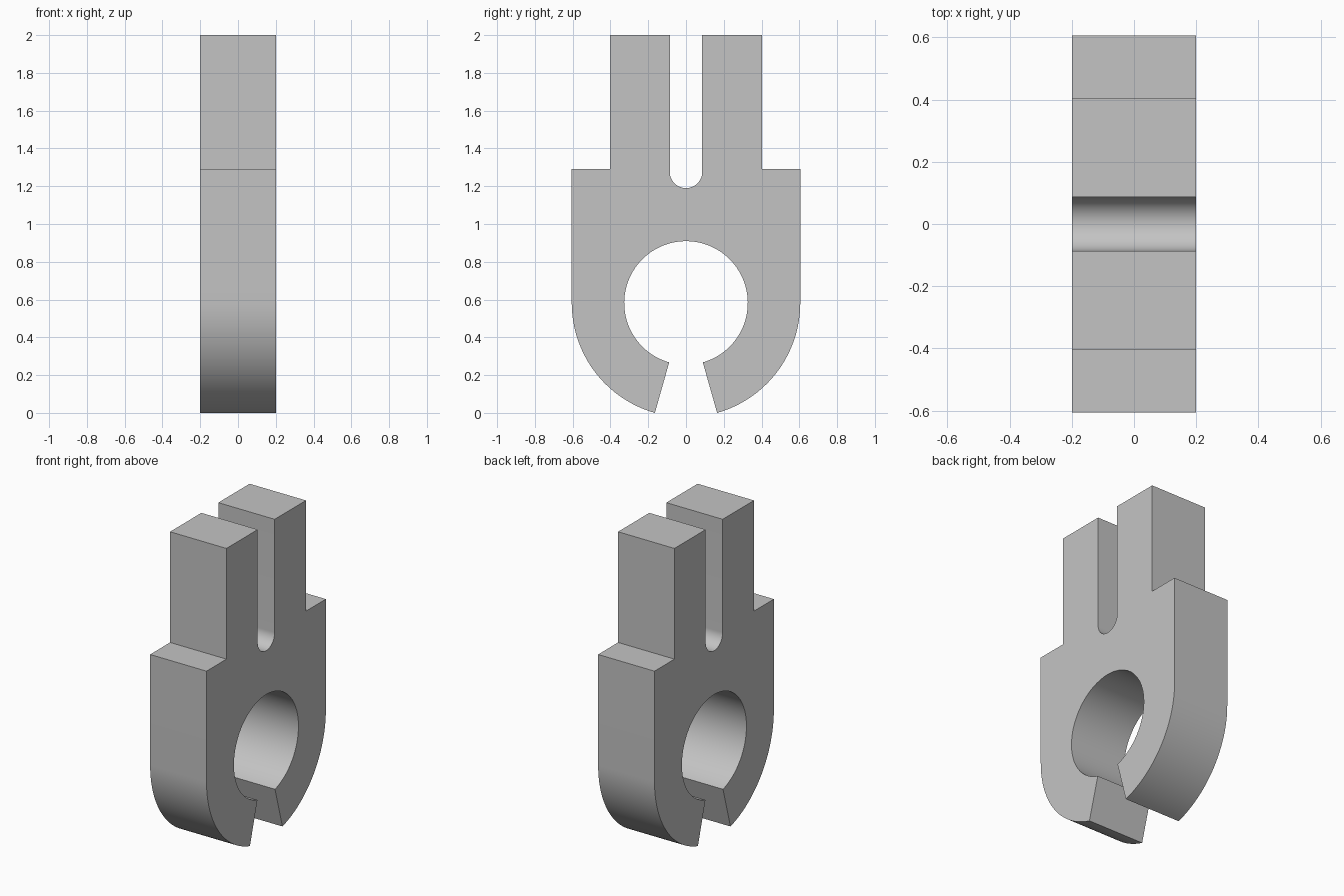
import bpy, bmesh
from math import sin, cos, pi, radians
from mathutils import Vector

cube = bpy.data.objects.get("Cube")
if cube:
    bpy.data.objects.remove(cube, do_unlink=True)

HALF_THICK = 0.2
OUTER_R, HOLE_R, SLOT_R = 0.605, 0.327, 0.086
GAP = radians(15.8)                 # half angle of the bottom opening
CENTRE_Z = OUTER_R * cos(GAP)       # shared centre of hole and rounded base
SHOULDER_Z, PRONG_Y, TOP_Z, SLOT_Z = 1.29, 0.403, 2.0, 1.276


def arc(cz, r, start, end, steps):
    """Points (y, z) on an arc about (0, cz); angles run from straight down."""
    angles = [start + (end - start) * i / steps for i in range(steps + 1)]
    return [(r * sin(a), cz - r * cos(a)) for a in angles]


# Half outline: hole, rounded base, shoulder, prong, slot
half = arc(CENTRE_Z, HOLE_R, pi, GAP, 48)
half += arc(CENTRE_Z, OUTER_R, GAP, pi / 2, 32)
half += [(OUTER_R, SHOULDER_Z), (PRONG_Y, SHOULDER_Z), (PRONG_Y, TOP_Z), (SLOT_R, TOP_Z)]
half += arc(SLOT_Z, SLOT_R, pi / 2, 0, 16)

# Extrude the half plate
bm = bmesh.new()
face = bm.faces.new([bm.verts.new((-HALF_THICK, y, z)) for y, z in half])
result = bmesh.ops.extrude_face_region(bm, geom=[face])
moved = [v for v in result["geom"] if isinstance(v, bmesh.types.BMVert)]
bmesh.ops.translate(bm, verts=moved, vec=Vector((2 * HALF_THICK, 0, 0)))

# Remove the wall on the middle plane, then mirror to the other side
middle = [f for f in bm.faces if all(abs(v.co.y) < 1e-5 for v in f.verts)]
bmesh.ops.delete(bm, geom=middle, context="FACES")
bmesh.ops.mirror(bm, geom=bm.verts[:] + bm.edges[:] + bm.faces[:],
                 axis="Y", merge_dist=0.0001)
bmesh.ops.recalc_face_normals(bm, faces=bm.faces[:])
mesh = bpy.data.meshes.new("clamp_plate")
bm.to_mesh(mesh)
bm.free()

plate = bpy.data.objects.new("clamp_plate", mesh)
bpy.context.collection.objects.link(plate)

# Plain grey finish
grey = bpy.data.materials.new("plain_grey")
grey.use_nodes = True
colour = (0.55, 0.55, 0.55, 1)
grey.diffuse_color = colour
grey.node_tree.nodes["Principled BSDF"].inputs["Base Color"].default_value = colour
mesh.materials.append(grey)

# Smooth the curved walls and keep the edges sharp
bpy.ops.object.select_all(action="DESELECT")
plate.select_set(True)
bpy.context.view_layer.objects.active = plate
bpy.ops.object.shade_smooth_by_angle(angle=radians(30))
